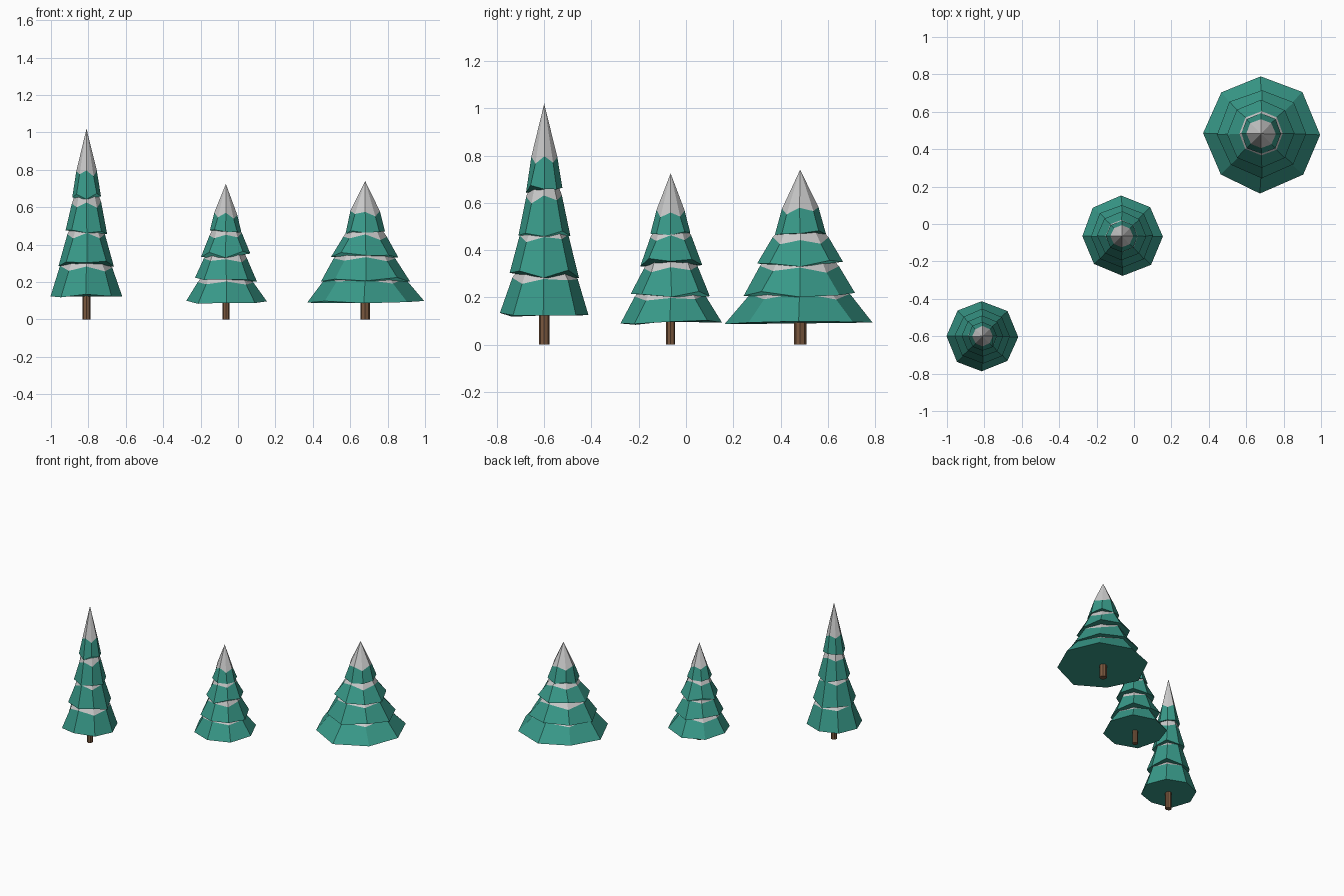
import bpy, math, random

if "Cube" in bpy.data.objects:
    bpy.data.objects.remove(bpy.data.objects["Cube"])

random.seed(4)
SIDES = 8


def material(name, rgb):
    m = bpy.data.materials.new(name)
    m.diffuse_color = (*rgb, 1)
    m.use_nodes = True
    m.node_tree.nodes["Principled BSDF"].inputs["Base Color"].default_value = m.diffuse_color
    return m


GREEN = material("needles", (0.04, 0.32, 0.25))
BROWN = material("bark", (0.20, 0.10, 0.05))


def ring(cx, cy, r, z, r_jit=0.0, z_jit=0.0, zigzag=0.0):
    pts = []
    for i in range(SIDES):
        a = 2 * math.pi * i / SIDES + random.uniform(-1, 1) * r_jit
        rr = r * (1 + random.uniform(-1, 1) * r_jit)
        zz = z + random.uniform(-1, 1) * z_jit + zigzag * (-1) ** i
        pts.append((cx + rr * math.cos(a), cy + rr * math.sin(a), zz))
    return pts


def loft(name, rings, mat=None, cap_bottom=True, cap_top=True):
    verts = [p for rg in rings for p in rg]
    faces = []
    last = 0
    for k in range(len(rings) - 1):
        a = k * SIDES
        b = a + SIDES
        for i in range(SIDES):
            j = (i + 1) % SIDES
            if len(rings[k + 1]) == 1:
                faces.append((a + i, a + j, b))
            else:
                faces.append((a + i, a + j, b + j, b + i))
        last = b
    if cap_bottom:
        faces.append(tuple(reversed(range(SIDES))))
    if cap_top and len(rings[-1]) > 1:
        faces.append(tuple(range(last, last + SIDES)))
    me = bpy.data.meshes.new(name)
    me.from_pydata(verts, [], faces)
    me.update()
    if mat:
        me.materials.append(mat)
    ob = bpy.data.objects.new(name, me)
    bpy.context.collection.objects.link(ob)
    return ob


def tree(name, cx, cy, trunk_r, apex, tiers):
    # trunk
    loft(name + "_trunk",
         [ring(cx, cy, trunk_r, 0), ring(cx, cy, trunk_r, tiers[0][1] + 0.05)], BROWN)
    for n, (r0, z0, r1, z1) in enumerate(tiers):
        final = n == len(tiers) - 1
        # green skirt
        low = ring(cx, cy, r0, z0, 0.025, 0.012, -0.006 if n else 0)
        mid = ring(cx, cy, r1, z1, 0.03, 0.008, 0.010)
        loft(f"{name}_skirt_{n + 1}", [low, mid], GREEN, cap_top=False)
        # snow on top of the skirt
        if final:
            top = [(cx, cy, apex)]
        else:
            nr, nz = tiers[n + 1][:2]
            top = ring(cx, cy, nr * 0.62, nz + 0.045)
        loft(f"{name}_snow_{n + 1}", [mid, top], cap_bottom=False)


# each tier: skirt radius, skirt height, snow line radius, snow line height
tree("tall_tree", -0.81, -0.60, 0.022, 1.02, [
    (0.190, 0.128, 0.138, 0.275), (0.147, 0.300, 0.101, 0.450),
    (0.110, 0.475, 0.077, 0.615), (0.078, 0.660, 0.054, 0.780)])
tree("small_tree", -0.065, -0.065, 0.019, 0.725, [
    (0.215, 0.092, 0.148, 0.195), (0.168, 0.218, 0.115, 0.320),
    (0.131, 0.347, 0.086, 0.445), (0.085, 0.473, 0.060, 0.555)])
tree("wide_tree", 0.68, 0.483, 0.026, 0.74, [
    (0.313, 0.095, 0.215, 0.205), (0.238, 0.213, 0.165, 0.318),
    (0.180, 0.345, 0.118, 0.440), (0.108, 0.468, 0.079, 0.568)])
